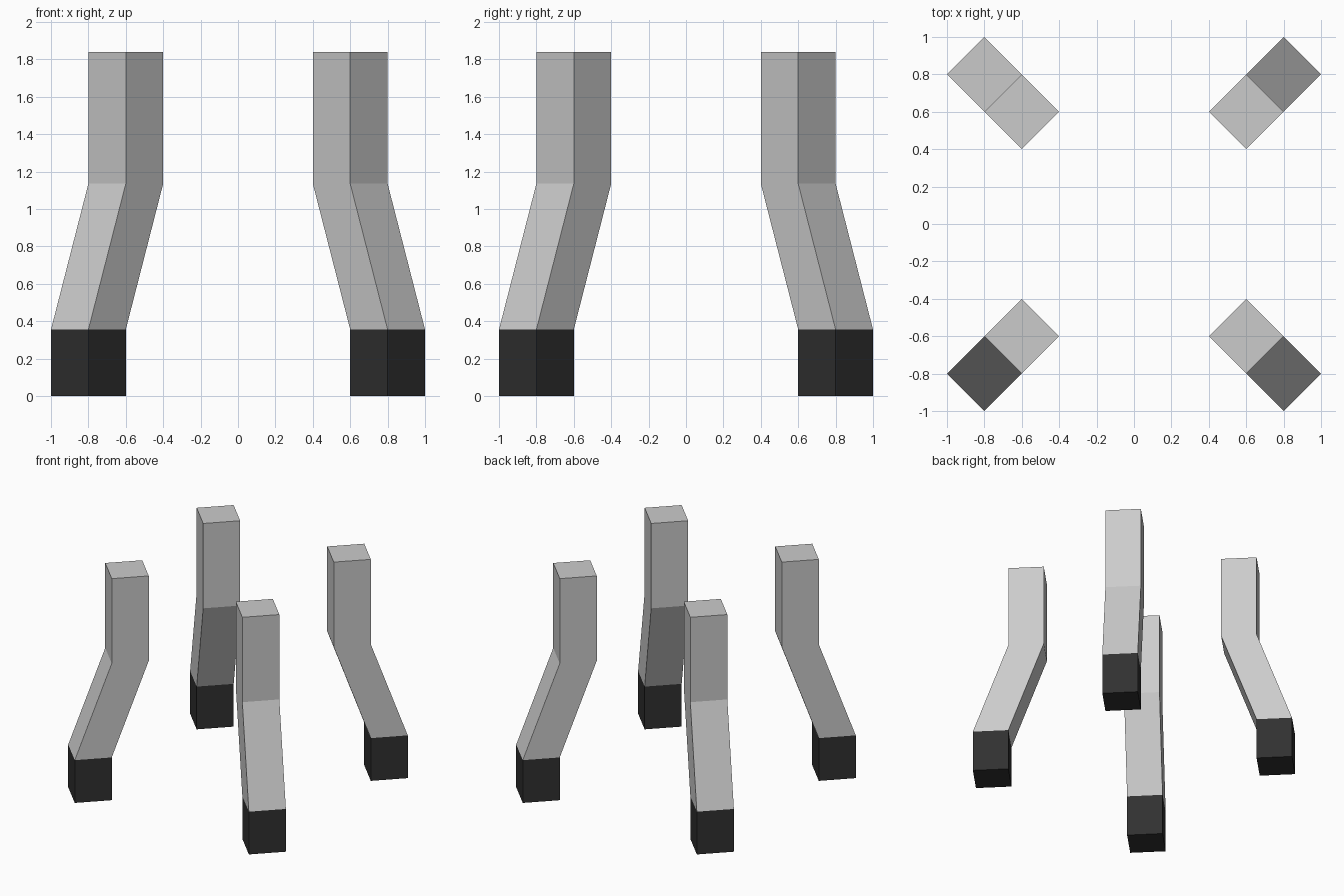
import bpy, bmesh

if "Cube" in bpy.data.objects:
    bpy.data.objects.remove(bpy.data.objects["Cube"])

black = bpy.data.materials.new("black_rubber")
black.diffuse_color = (0.03, 0.03, 0.03, 1)
black.use_nodes = True
black.node_tree.nodes["Principled BSDF"].inputs["Base Color"].default_value = black.diffuse_color

HALF = 0.2  # half diagonal of the square section


def loft(name, stations, sx, sy, mat=None):
    """Closed bar with a diamond section through (diagonal offset, height) stations."""
    bm = bmesh.new()
    rings = []
    for d, z in stations:
        cx, cy = sx * d, sy * d
        rings.append([bm.verts.new((cx + dx * HALF, cy + dy * HALF, z))
                      for dx, dy in ((1, 0), (0, 1), (-1, 0), (0, -1))])
    for a, b in zip(rings, rings[1:]):
        for i in range(4):
            j = (i + 1) % 4
            bm.faces.new((a[i], a[j], b[j], b[i]))
    bm.faces.new(rings[0][::-1])
    bm.faces.new(rings[-1])
    bmesh.ops.recalc_face_normals(bm, faces=bm.faces)
    me = bpy.data.meshes.new(name)
    bm.to_mesh(me)
    bm.free()
    if mat:
        me.materials.append(mat)
    ob = bpy.data.objects.new(name, me)
    bpy.context.collection.objects.link(ob)
    return ob


# Four cranked legs, each standing on a black foot
for sx, side in ((-1, "left"), (1, "right")):
    for sy, end in ((-1, "front"), (1, "back")):
        loft(f"{end}_{side}_foot", [(0.8, 0), (0.8, 0.355)], sx, sy, black)
        loft(f"{end}_{side}_leg", [(0.8, 0.355), (0.6, 1.135), (0.6, 1.84)], sx, sy)
